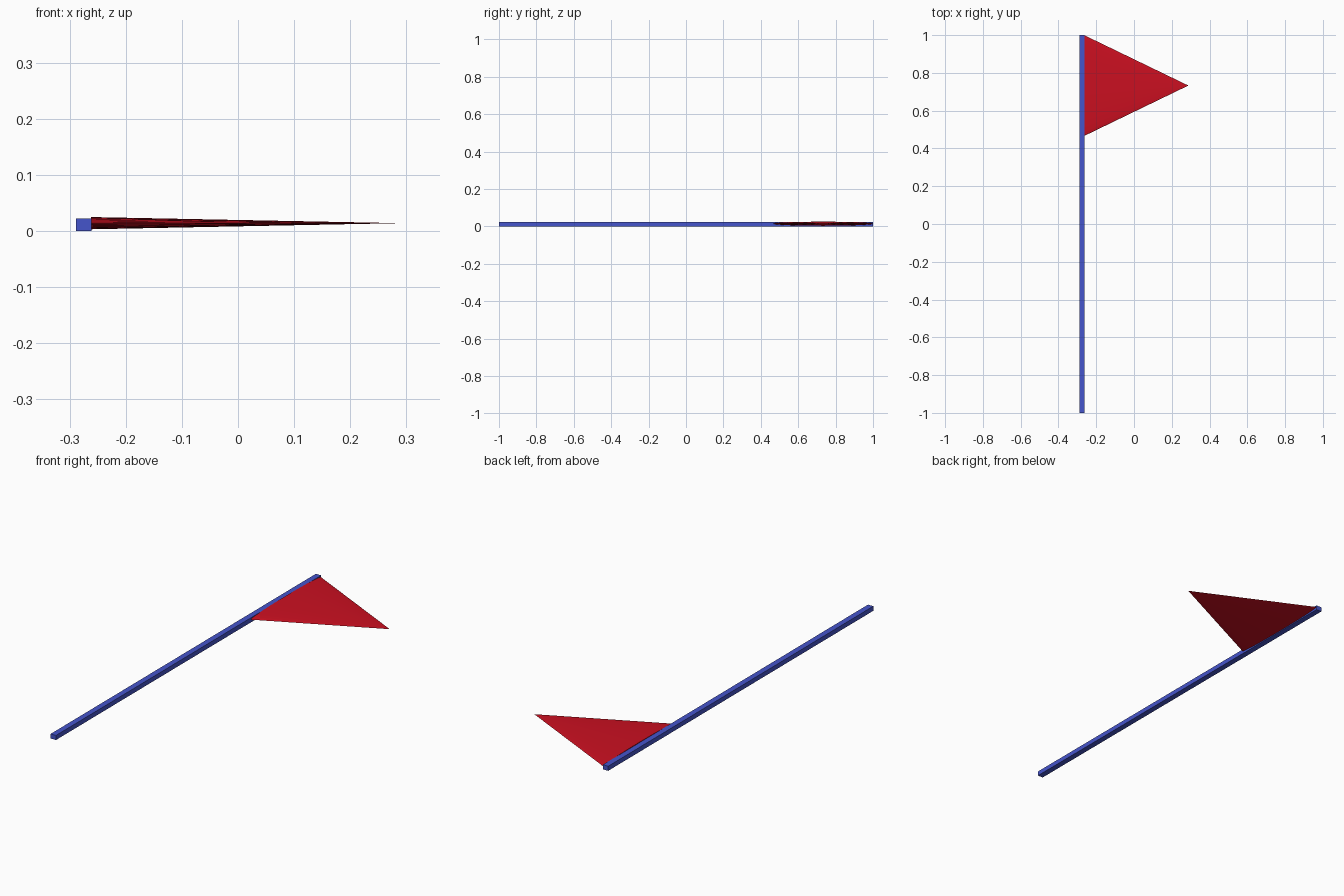
import bpy
import math
from mathutils import Matrix

if "Cube" in bpy.data.objects:
    bpy.data.objects.remove(bpy.data.objects["Cube"])


def colour(obj, name, rgb):
    mat = bpy.data.materials.new(name)
    mat.diffuse_color = (*rgb, 1)
    mat.use_nodes = True
    mat.node_tree.nodes["Principled BSDF"].inputs["Base Color"].default_value = mat.diffuse_color
    obj.data.materials.append(mat)


# Long square pole lying along y
bpy.ops.mesh.primitive_cube_add(size=1)
pole = bpy.context.object
pole.name = "pole"
pole.data.transform(Matrix.Diagonal((0.028, 2.0, 0.022, 1)))
pole.location = (-0.275, 0, 0.011)
colour(pole, "blue", (0.06, 0.09, 0.6))

# Pennant: a cone pointing along +x, squashed flat in z
base_x, tip_x = -0.262, 0.288
bpy.ops.mesh.primitive_cone_add(vertices=32, radius1=0.266, radius2=0,
                                depth=tip_x - base_x)
flag = bpy.context.object
flag.name = "pennant"
flag.data.transform(Matrix.Diagonal((1, 1, 0.041, 1))
                    @ Matrix.Rotation(math.pi / 2, 4, 'Y'))
flag.location = ((base_x + tip_x) / 2, 0.733, 0.014)
colour(flag, "red", (0.6, 0.005, 0.015))
